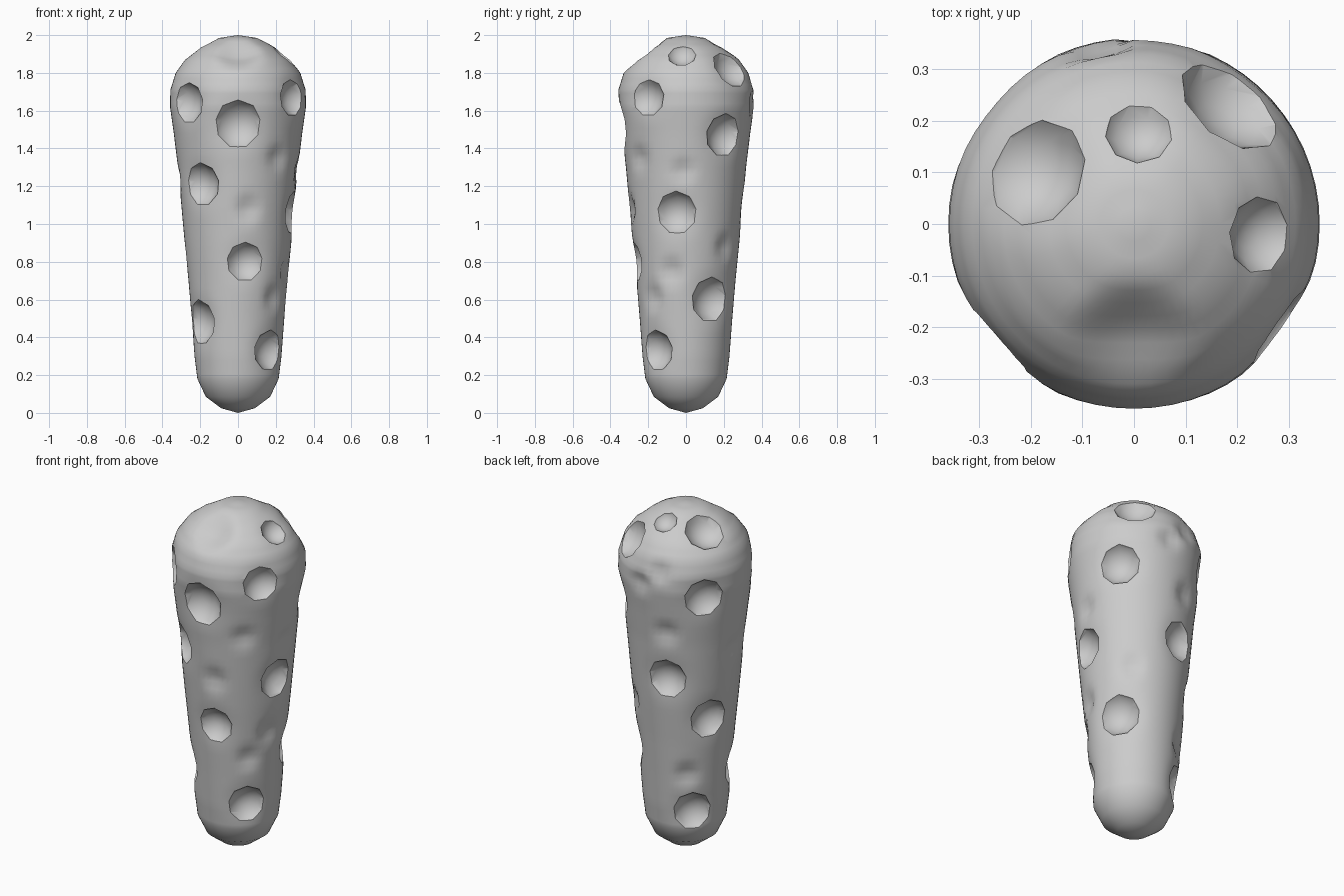
import bpy
import bmesh
import math
from mathutils import Matrix, Vector

default_cube = bpy.data.objects.get("Cube")
if default_cube:
    bpy.data.objects.remove(default_cube, do_unlink=True)

SEGMENTS = 60

# Club outline as (radius, height), from the base to the crown
OUTLINE = [(0, 0), (.09, .025), (.17, .085), (.215, .18), (.23, .3), (.245, .5),
           (.262, .7), (.282, .9), (.3, 1.1), (.318, 1.3), (.34, 1.48),
           (.36, 1.62), (.358, 1.71), (.33, 1.8), (.28, 1.87), (.2, 1.935),
           (.1, 1.985), (0, 2)]

# Crisp pits as (bearing in degrees from the front, height, radius)
PITS = [
    (0, 1.53, .125), (-49, 1.64, .11), (-39, 1.21, .11), (8, .8, .1),
    (-57, .48, .115), (55, 1.67, .1), (47, .33, .105), (80, 1.06, .11),
    (85, 1.895, .075), (127, 1.47, .11), (141, 1.825, .115), (122, .6, .115),
    (177, 1.945, .065), (195, 1.09, .11), (224, .29, .11), (231, 1.59, .11),
    (242, 1.92, .11), (242, .84, .11),
]

# Soft shallow dimples, in the same form
DIMPLES = [
    (0, 1.91, .1), (10, 1.08, .06), (40, 1.35, .055), (47, .61, .055),
    (87, 1.28, .055), (73, .75, .06), (137, .88, .055), (191, 1.73, .055),
    (172, 1.64, .055), (196, 1.37, .06), (216, .51, .06), (267, 1.23, .055),
]


def make_material(name, colour):
    material = bpy.data.materials.new(name)
    material.use_nodes = True
    material.diffuse_color = colour
    shader = material.node_tree.nodes["Principled BSDF"]
    shader.inputs["Base Color"].default_value = colour
    return material


def make_object(name, bm):
    bmesh.ops.recalc_face_normals(bm, faces=bm.faces)
    mesh = bpy.data.meshes.new(name)
    bm.to_mesh(mesh)
    bm.free()
    obj = bpy.data.objects.new(name, mesh)
    bpy.context.collection.objects.link(obj)
    return obj


def surface_point(bearing, height):
    """Position and outward normal on the plain body."""
    for (r_low, z_low), (r_high, z_high) in zip(OUTLINE, OUTLINE[1:]):
        if z_low <= height <= z_high:
            break
    blend = (height - z_low) / (z_high - z_low)
    radius = r_low + blend * (r_high - r_low)
    angle = math.radians(bearing)
    outward = Vector((math.sin(angle), -math.cos(angle), 0))
    normal = outward * (z_high - z_low) + Vector((0, 0, r_low - r_high))
    return outward * radius + Vector((0, 0, height)), normal.normalized()


def press(bm, spots, depth):
    """Push the skin softly inward around each spot."""
    for bearing, height, radius in spots:
        point, normal = surface_point(bearing, height)
        for vert in bm.verts:
            reach = (vert.co - point).length / (radius * 1.5)
            if reach < 1:
                vert.co -= normal * radius * depth * (1 - reach ** 2) ** 2


def build_body():
    bm = bmesh.new()
    verts = [bm.verts.new((radius, 0, height)) for radius, height in OUTLINE]
    edges = [bm.edges.new(pair) for pair in zip(verts, verts[1:])]
    bmesh.ops.subdivide_edges(bm, edges=edges[3:12], cuts=4)
    bmesh.ops.subdivide_edges(bm, edges=edges[12:], cuts=2)
    bmesh.ops.spin(bm, geom=bm.verts[:] + bm.edges[:], cent=(0, 0, 0),
                   axis=(0, 0, 1), angle=math.tau, steps=SEGMENTS)
    bmesh.ops.remove_doubles(bm, verts=bm.verts, dist=.0005)
    press(bm, DIMPLES, .4)
    press(bm, PITS, .12)
    return make_object("pitted_body", bm)


def build_pit_cutters():
    bm = bmesh.new()
    for bearing, height, radius in PITS:
        point, normal = surface_point(bearing, height)
        turn = normal.to_track_quat("Z", "Y").to_matrix().to_4x4()
        place = Matrix.Translation(point + normal * radius * .53) @ turn
        bmesh.ops.create_uvsphere(bm, u_segments=9, v_segments=10,
                                  radius=radius * 1.2, matrix=place)
    return make_object("pit_cutters", bm)


# Body with the pits carved out
body = build_body()
body.data.materials.append(make_material("light grey", (.6, .6, .6, 1)))
cutters = build_pit_cutters()
cutters.data.materials.append(body.data.materials[0])
cutters.hide_render = True
carve = body.modifiers.new("carve_pits", "BOOLEAN")
carve.operation = "DIFFERENCE"
carve.solver = "EXACT"
carve.use_self = True
carve.object = cutters

bpy.ops.object.select_all(action="DESELECT")
bpy.context.view_layer.objects.active = body
body.select_set(True)
bpy.ops.object.modifier_apply(modifier=carve.name)
bpy.data.objects.remove(cutters, do_unlink=True)

# Smooth skin with crisp pit rims
bpy.ops.object.shade_smooth_by_angle(angle=math.radians(35))
